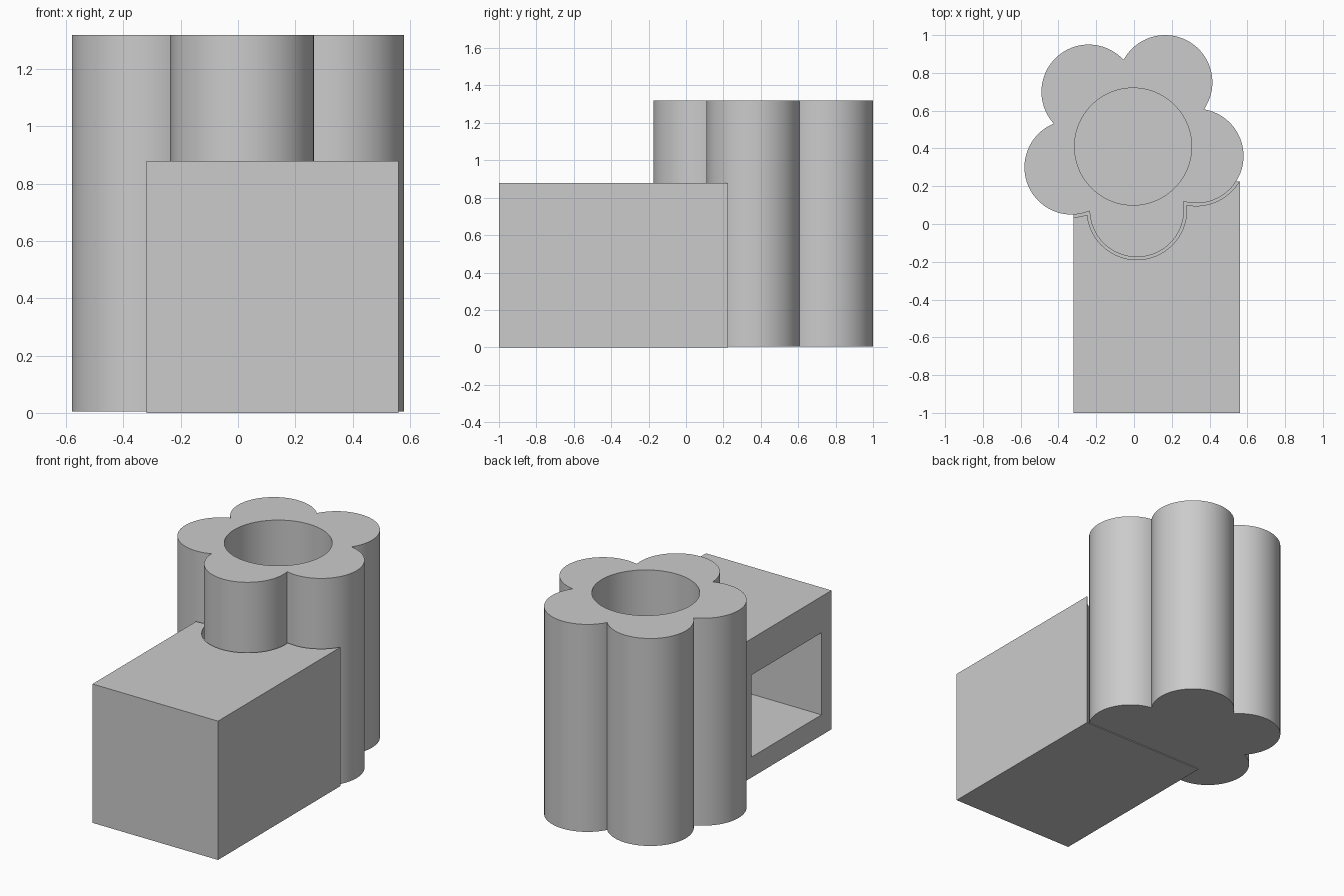
import bpy, bmesh, math
from mathutils import Vector

if "Cube" in bpy.data.objects:
    bpy.data.objects.remove(bpy.data.objects["Cube"])

LOBES = [(0.015, 0.075), (0.33, 0.36), (0.165, 0.75), (-0.24, 0.70), (-0.33, 0.30)]
LOBE_R = 0.25
HUB = Vector((-0.005, 0.41))
HOLE_R = 0.31
HEIGHT = 1.32
BASE = 0.005      # thin skin of the box left beneath the pot
GAP = 0.014       # clearance between the pot and its seat

grey = bpy.data.materials.new("light grey")
grey.diffuse_color = (0.6, 0.6, 0.6, 1)
grey.use_nodes = True
grey.node_tree.nodes["Principled BSDF"].inputs["Base Color"].default_value = grey.diffuse_color


def prism(name, points, z0, z1):
    """Upright prism over a counter-clockwise outline."""
    bm = bmesh.new()
    face = bm.faces.new([bm.verts.new((x, y, z0)) for x, y in points])
    top = bmesh.ops.extrude_face_region(bm, geom=[face])["geom"]
    verts = [g for g in top if isinstance(g, bmesh.types.BMVert)]
    bmesh.ops.translate(bm, verts=verts, vec=(0, 0, z1 - z0))
    bmesh.ops.recalc_face_normals(bm, faces=bm.faces)
    mesh = bpy.data.meshes.new(name)
    bm.to_mesh(mesh)
    bm.free()
    mesh.materials.append(grey)
    obj = bpy.data.objects.new(name, mesh)
    bpy.context.collection.objects.link(obj)
    return obj


def box(name, x0, x1, y0, y1, z0, z1):
    return prism(name, [(x0, y0), (x1, y0), (x1, y1), (x0, y1)], z0, z1)


def circle(c, r, n):
    return [(c[0] + r * math.cos(2 * math.pi * i / n),
             c[1] + r * math.sin(2 * math.pi * i / n)) for i in range(n)]


def flower(r):
    """Outer outline of the five overlapping lobes, with exact notches."""
    centres = [Vector(c) for c in LOBES]
    pts = []
    for i, a in enumerate(centres):
        b = centres[(i + 1) % len(centres)]
        pts += [p for p in circle(a, r, 96)
                if all((Vector(p) - c).length > r + 0.003 for c in centres if c != a)
                and (Vector(p) - HUB).length > HOLE_R]
        # outer crossing of neighbouring lobes
        d = b - a
        side = Vector((d.y, -d.x)).normalized()
        pts.append(tuple((a + b) / 2 + side * math.sqrt(r * r - d.length_squared / 4)))
    return sorted(pts, key=lambda p: math.atan2(p[1] - HUB.y, p[0] - HUB.x))


def cut(obj, cutter):
    mod = obj.modifiers.new("cut", 'BOOLEAN')
    mod.operation = 'DIFFERENCE'
    mod.solver = 'EXACT'
    mod.object = cutter
    bpy.context.view_layer.objects.active = obj
    bpy.ops.object.modifier_apply(modifier=mod.name)
    bpy.data.objects.remove(cutter)


# Flower-shaped pot with a round blind hole
pot = prism("flower_pot", flower(LOBE_R), BASE, HEIGHT)
cut(pot, prism("hole_cutter", circle(HUB, HOLE_R, 96), 0.1, HEIGHT + 0.2))

# Box with a seat for the pot and a pocket open on the left side
case = box("side_box", -0.32, 0.56, -1.0, 0.225, 0, 0.88)
cut(case, prism("seat_cutter", flower(LOBE_R + GAP), BASE, 1.2))
cut(case, box("pocket_cutter", -0.6, 0.46, -0.9, -0.2, 0.13, 0.65))

# Smooth round walls, sharp rims and notches
for obj in (pot, case):
    bpy.ops.object.select_all(action='DESELECT')
    obj.select_set(True)
    bpy.context.view_layer.objects.active = obj
    bpy.ops.object.shade_smooth_by_angle(angle=math.radians(30))
